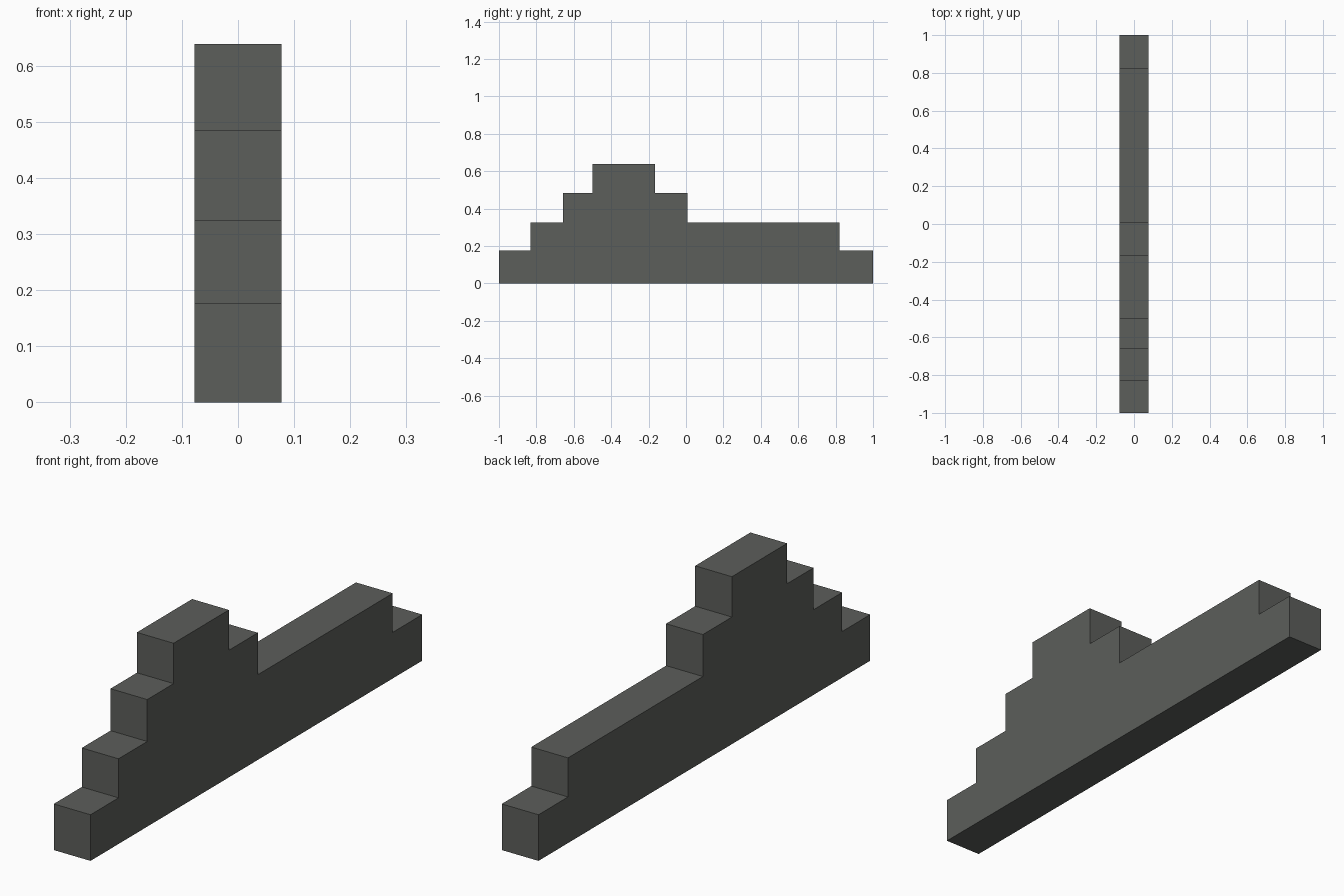
import bpy, bmesh

if "Cube" in bpy.data.objects:
    bpy.data.objects.remove(bpy.data.objects["Cube"])

HALF_WIDTH = 0.0775

# one flat dark grey
grey = bpy.data.materials.new("dark grey")
grey.diffuse_color = (0.107, 0.112, 0.104, 1)
grey.use_nodes = True
grey.node_tree.nodes["Principled BSDF"].inputs["Base Color"].default_value = grey.diffuse_color

# stepped outline in the y-z plane: (y where the level starts, height of the level)
steps = [(-1, 0.176), (-0.831, 0.325), (-0.658, 0.485), (-0.499, 0.639),
         (-0.166, 0.485), (0.009, 0.325), (0.822, 0.176)]
ends = [y for y, z in steps[1:]] + [1]
outline = [(-1, 0)]
for (y, z), end in zip(steps, ends):
    outline += [(y, z), (end, z)]
outline.append((1, 0))

# stepped wall: outline extruded across x
bm = bmesh.new()
side = bm.faces.new([bm.verts.new((-HALF_WIDTH, y, z)) for y, z in outline])
extruded = bmesh.ops.extrude_face_region(bm, geom=[side], use_keep_orig=True)
moved = [v for v in extruded["geom"] if isinstance(v, bmesh.types.BMVert)]
bmesh.ops.translate(bm, vec=(2 * HALF_WIDTH, 0, 0), verts=moved)
bmesh.ops.recalc_face_normals(bm, faces=bm.faces)

mesh = bpy.data.meshes.new("stepped_wall")
bm.to_mesh(mesh)
bm.free()
mesh.materials.append(grey)
wall = bpy.data.objects.new("stepped_wall", mesh)
bpy.context.collection.objects.link(wall)
